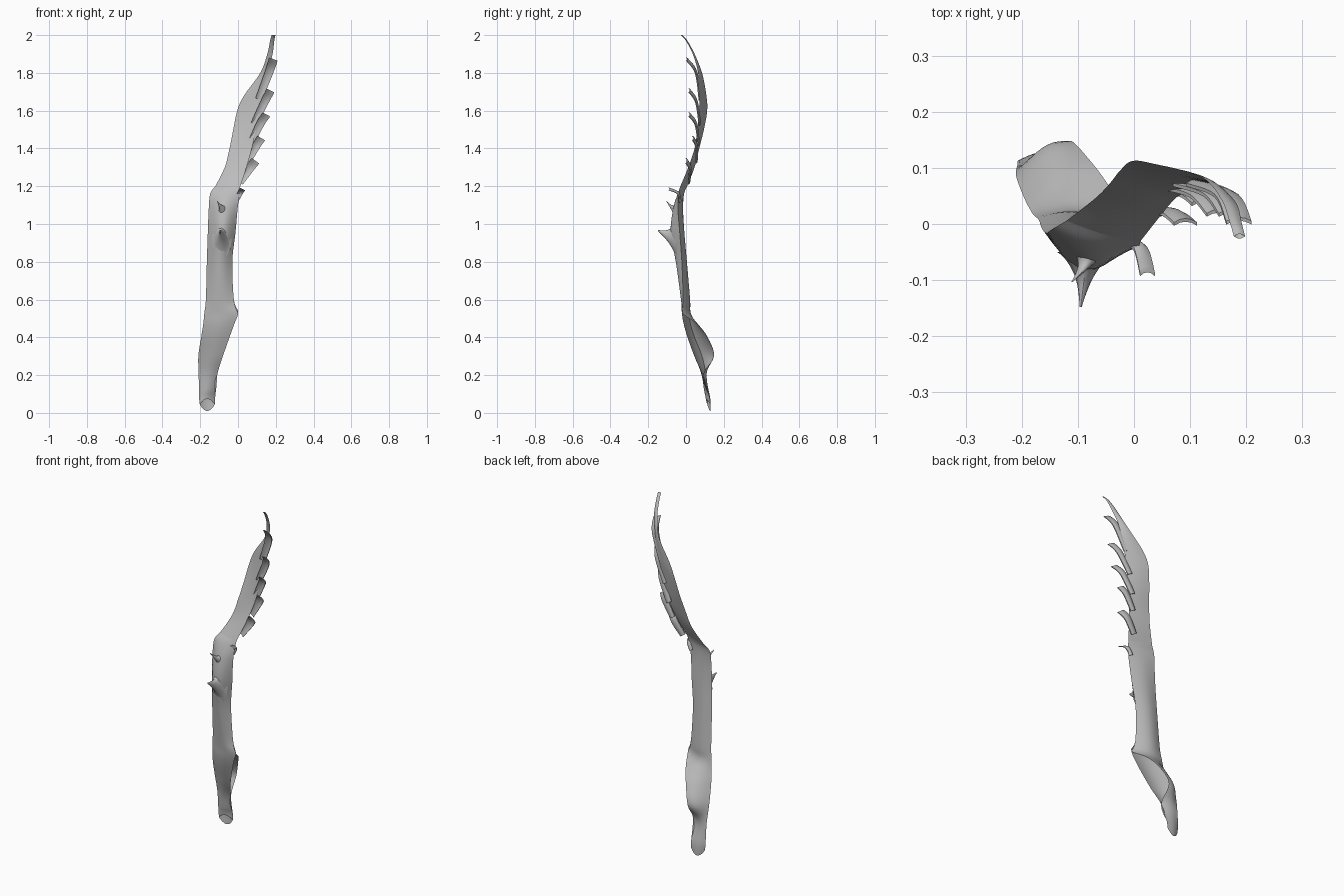
import bpy, bmesh, math
from mathutils import Vector

cube = bpy.data.objects.get("Cube")
if cube:
    bpy.data.objects.remove(cube)

grey = bpy.data.materials.new("plain grey")
grey.use_nodes = True
colour = (0.5, 0.5, 0.5, 1)
grey.diffuse_color = colour
grey.node_tree.nodes["Principled BSDF"].inputs["Base Color"].default_value = colour


def spline(points, steps):
    """Smooth curve through points of any dimension."""
    out = []
    last = len(points) - 1
    for i in range(last):
        a, b, c, d = (points[min(max(i + k, 0), last)] for k in (-1, 0, 1, 2))
        for s in range(steps):
            t = s / steps
            out.append([q + t / 2 * (r - p + t * (2 * p - 5 * q + 4 * r - u + t * (3 * (q - r) + u - p)))
                        for p, q, r, u in zip(a, b, c, d)])
    out.append(list(points[last]))
    return out


def loft(name, rings, closed=False):
    """Skin a list of rings with quads."""
    bm = bmesh.new()
    rows = [[bm.verts.new(p) for p in ring] for ring in rings]
    count = len(rows[0])
    for low, high in zip(rows, rows[1:]):
        for j in range(count if closed else count - 1):
            k = (j + 1) % count
            bm.faces.new((low[j], low[k], high[k], high[j]))
    if closed:
        bm.faces.new(rows[0][::-1])
        bm.faces.new(rows[-1])
    bmesh.ops.remove_doubles(bm, verts=bm.verts, dist=0.0005)
    bmesh.ops.recalc_face_normals(bm, faces=bm.faces)
    mesh = bpy.data.meshes.new(name)
    bm.to_mesh(mesh)
    bm.free()
    mesh.materials.append(grey)
    obj = bpy.data.objects.new(name, mesh)
    bpy.context.collection.objects.link(obj)
    bpy.ops.object.select_all(action="DESELECT")
    obj.select_set(True)
    bpy.context.view_layer.objects.active = obj
    bpy.ops.object.shade_smooth_by_angle(angle=math.radians(50))


def section(row):
    """Front skin from the right edge to the left, then back skin to the right."""
    z, lx, ly, fx, fy, bx, by, front, back = row
    left, edge_f, edge_b = Vector((lx, ly, z)), Vector((fx, fy, z)), Vector((bx, by, z))
    lip = max(0, 1 - z / .12)  # the front rim of the foot sits higher than the back
    n = 10
    ring = []
    for j in range(n):
        t = j / n
        p = edge_f.lerp(left, t)
        p.y -= front * math.sin(math.pi * t)
        p.z += lip * (.04 + .03 * math.sin(math.pi * t))
        ring.append(p)
    for j in range(n + 1):
        t = j / n
        p = left.lerp(edge_b, t)
        p.y += back * math.sin(math.pi * t)
        p.z += lip * .04 * (2 * t - 1) ** 2
        ring.append(p)
    return ring


def row(z, left, right, front, back, flap=None):
    return (z, *left, *right, *(flap or right), front, back)


# Hollow stem with an open side pocket
stem = [
    row(0.01, (-.203, .112), (-.122, .128), .014, .008),
    row(0.08, (-.207, .113), (-.12, .122), .018, .01),
    row(0.2, (-.208, .105), (-.11, .09), .014, .01),
    row(0.3, (-.21, .085), (-.08, .045), .015, .02, (-.115, .148)),
    row(0.4, (-.195, .045), (-.045, .01), .015, .02, (-.08, .115)),
    row(0.47, (-.184, .024), (-.02, -.01), .015, .018, (-.04, .06)),
    row(0.53, (-.178, .015), (0, -.02), .015, .025),
    row(0.6, (-.17, .008), (-.022, -.015), .022, .024),
    row(0.8, (-.165, -.006), (-.03, -.022), .04, .018),
    row(0.95, (-.16, -.014), (-.014, -.033), .058, .014),
    row(1.08, (-.155, -.016), (-.002, -.043), .038, .01),
    row(1.16, (-.147, -.01), (.008, -.04), .016, .005),
    row(1.2, (-.12, .006), (.012, -.03), .006, .002),
]
loft("stem", [section(r) for r in spline(stem, 5)])

# Thin swept blade that continues the stem
blade = [
    stem[-1],
    row(1.3, (-.07, .045), (.045, .012), .003, .003),
    row(1.4, (-.045, .07), (.073, .045), .003, .003),
    row(1.5, (-.025, .095), (.096, .06), .003, .004),
    row(1.6, (-.004, .112), (.115, .068), .003, .004),
    row(1.68, (.032, .108), (.132, .072), .003, .004),
    row(1.8, (.118, .085), (.157, .064), .003, .004),
    row(1.9, (.155, .045), (.183, .036), .003, .004),
    row(1.97, (.17, .005), (.192, .002), .004, .004),
    row(2.0, (.178, -.022), (.198, -.022), .004, .004),
]
loft("blade", [section(r) for r in spline(blade, 5)])


def feather(name, root, mid, tip, width):
    """Blunt strip hooking forward at the tip, slightly cupped."""
    rings = []
    path = [Vector(p) for p in spline([root, mid, tip], 6)]
    side = Vector((tip[2] - root[2], 0, root[0] - tip[0])).normalized()
    for i, p in enumerate(path):
        half = width / 2 * (0.75 + 0.25 * math.sin(math.pi / 2 * i / (len(path) - 1)))
        ring = []
        for thick, order in ((-.003, (-1, -.5, 0, .5, 1)), (.003, (1, .5, 0, -.5, -1))):
            for u in order:
                ring.append(p + side * half * u + Vector((0, thick + .007 * (1 - u * u), 0)))
        rings.append(ring)
    loft(name, rings, closed=True)


# Feathers along the trailing edge, from top to bottom
feathers = [
    ((.11, .07, 1.66), (.165, .05, 1.805), (.187, .002, 1.873), .048),
    ((.085, .07, 1.53), (.143, .052, 1.65), (.172, .016, 1.707), .046),
    ((.065, .064, 1.42), (.118, .05, 1.53), (.15, .016, 1.58), .046),
    ((.05, .052, 1.33), (.098, .052, 1.415), (.123, .035, 1.455), .046),
    ((.01, .012, 1.22), (.062, .02, 1.295), (.092, .0, 1.335), .05),
    ((-.01, -.034, 1.12), (.012, -.045, 1.165), (.024, -.09, 1.185), .03),
]
for i, (root, mid, tip, width) in enumerate(feathers):
    feather(f"feather_{i + 1}", root, mid, tip, width)


def thorn(name, base, mid, tip, wide, tall):
    """Curved thorn on the front, flaring into the stem."""
    rings = []
    path = spline([base, mid, tip], 6)
    for i, p in enumerate(path):
        s = (1 - i / (len(path) - 1)) ** 1.6 + .04
        rings.append([Vector(p) + Vector((wide * s * math.cos(a), 0, tall * s * math.sin(a)))
                      for a in (math.tau * k / 12 for k in range(12))])
    loft(name, rings, closed=True)


# Front thorns
thorn("lower_thorn", (-.085, -.05, .92), (-.088, -.09, .935), (-.095, -.148, .965), .05, .1)
thorn("upper_thorn", (-.075, -.04, 1.06), (-.085, -.07, 1.08), (-.11, -.103, 1.12), .04, .05)
